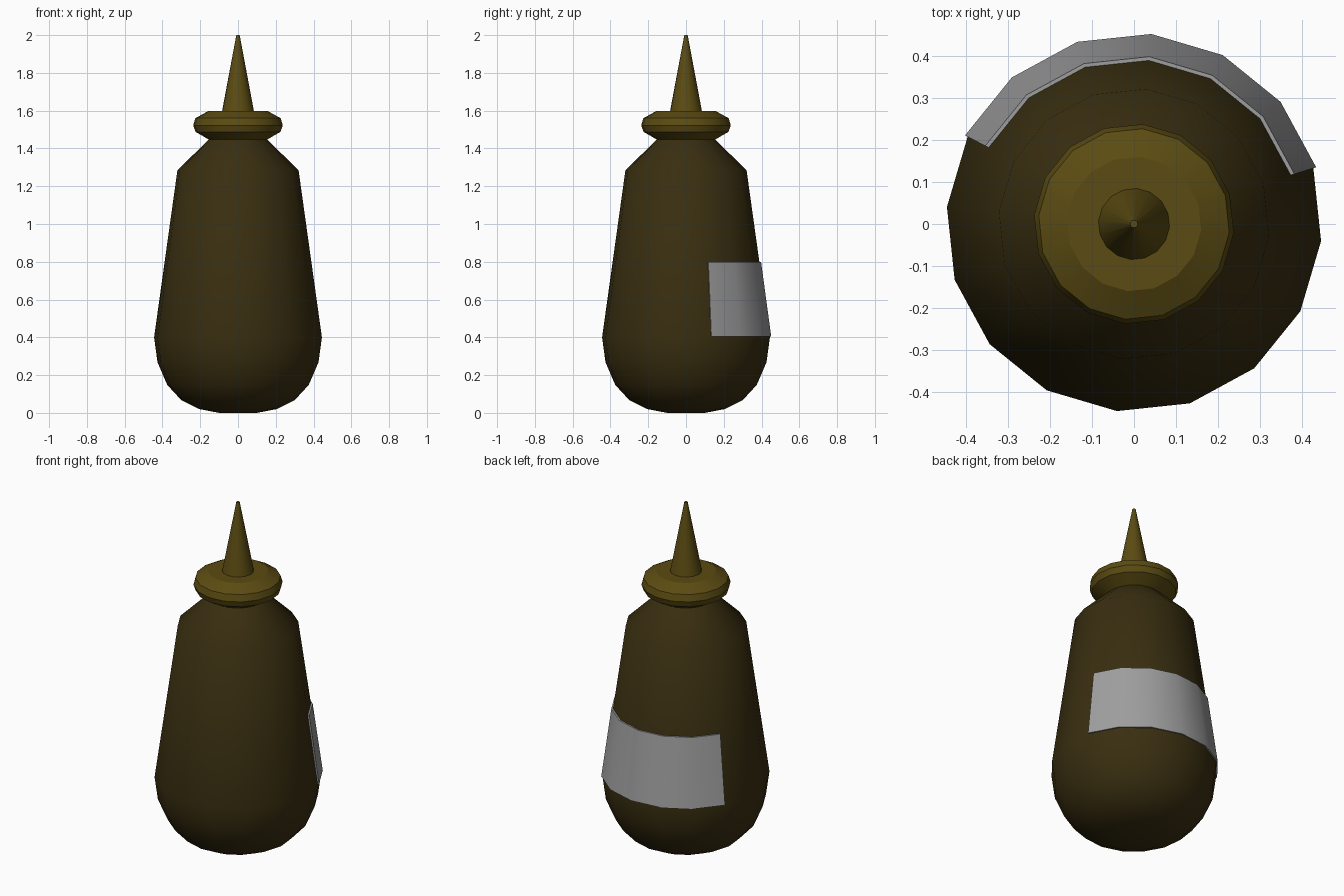
import bpy, bmesh
from math import cos, sin, radians

if "Cube" in bpy.data.objects:
    bpy.data.objects.remove(bpy.data.objects["Cube"])

SIDES = 16
OFFSET = -5.2  # rotation of the polygon corners in degrees


def material(name, rgb):
    m = bpy.data.materials.new(name)
    m.diffuse_color = (*rgb, 1)
    m.use_nodes = True
    m.node_tree.nodes["Principled BSDF"].inputs["Base Color"].default_value = m.diffuse_color
    return m


def point(r, z, i):
    a = radians(OFFSET + i * 360 / SIDES)
    return (r * cos(a), r * sin(a), z)


def finish(name, bm, angle, mat):
    bmesh.ops.recalc_face_normals(bm, faces=bm.faces)
    me = bpy.data.meshes.new(name)
    bm.to_mesh(me)
    bm.free()
    ob = bpy.data.objects.new(name, me)
    bpy.context.collection.objects.link(ob)
    me.materials.append(mat)
    bpy.ops.object.select_all(action='DESELECT')
    ob.select_set(True)
    bpy.context.view_layer.objects.active = ob
    bpy.ops.object.shade_smooth_by_angle(angle=radians(angle))
    return ob


def lathe(name, profile, angle, mat):
    bm = bmesh.new()
    rings = [[bm.verts.new(point(r, z, i)) for i in range(SIDES)] for r, z in profile]
    for a, b in zip(rings, rings[1:]):
        for i in range(SIDES):
            j = (i + 1) % SIDES
            bm.faces.new((a[i], a[j], b[j], b[i]))
    bm.faces.new(rings[0])
    bm.faces.new(rings[-1])
    return finish(name, bm, angle, mat)


brown = material("bottle_brown", (0.040, 0.027, 0.005))
olive = material("cap_olive", (0.105, 0.071, 0.006))
grey = material("label_grey", (0.34, 0.34, 0.34))

# Bottle body with rounded base and sloped shoulder
lathe("bottle_body", [(0.10, 0.0), (0.205, 0.02), (0.302, 0.068), (0.376, 0.148),
                      (0.428, 0.268), (0.446, 0.40), (0.322, 1.285),
                      (0.15, 1.452), (0.15, 1.50)], 45, brown)

# Screw cap collar
lathe("cap", [(0.155, 1.447), (0.226, 1.488), (0.238, 1.522),
              (0.227, 1.56), (0.16, 1.597)], 25, olive)

# Pointed nozzle
lathe("nozzle", [(0.086, 1.59), (0.009, 2.0)], 30, olive)

# Label wrapped around six sides of the back
bm = bmesh.new()
section = [(0.442, 0.405), (0.453, 0.405), (0.399, 0.80), (0.387, 0.80)]
rows = [[bm.verts.new(point(r, z, i)) for r, z in section] for i in range(1, 8)]
for a, b in zip(rows, rows[1:]):
    for k in range(4):
        n = (k + 1) % 4
        bm.faces.new((a[k], a[n], b[n], b[k]))
bm.faces.new(rows[0])
bm.faces.new(rows[-1])
finish("label", bm, 30, grey)
